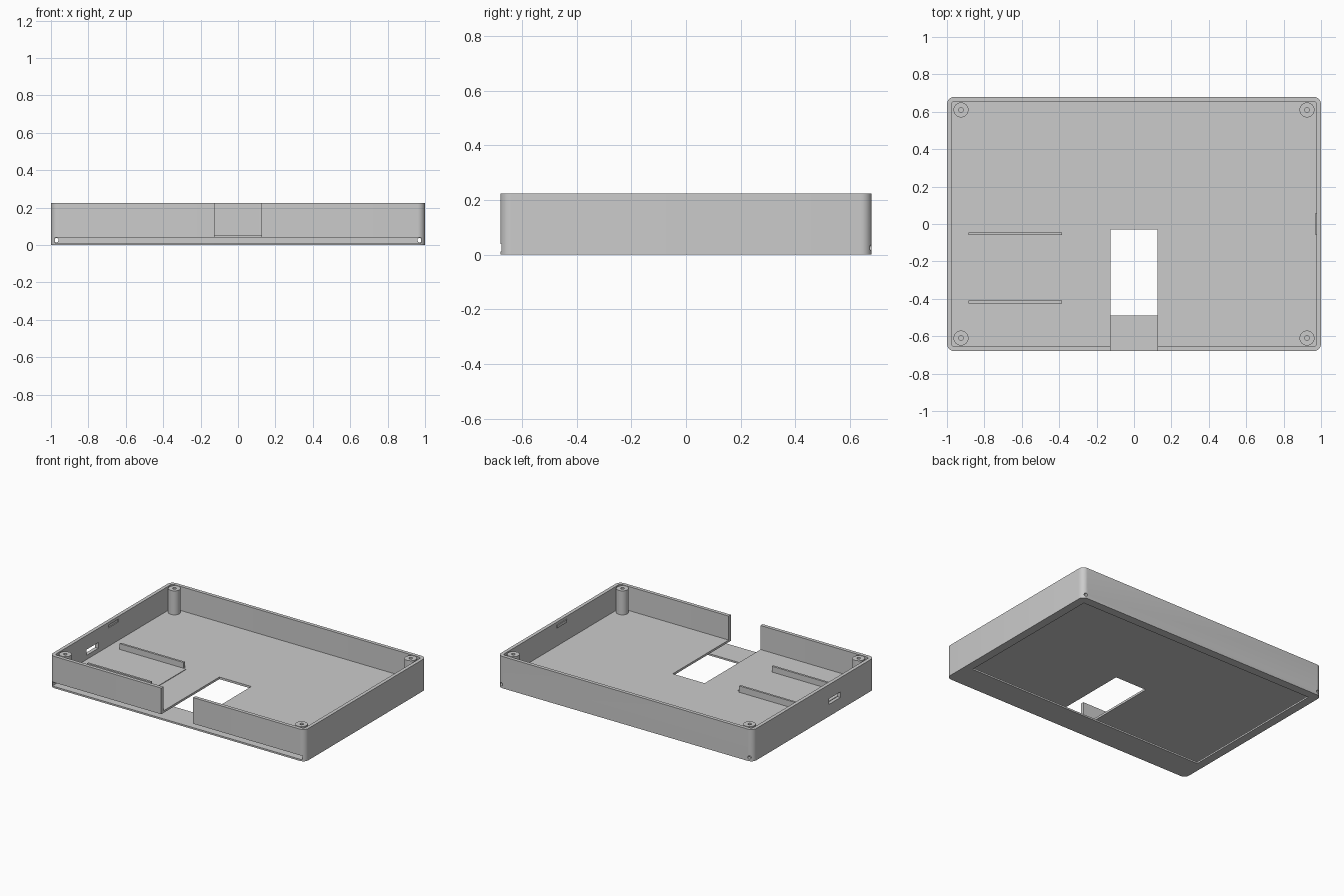
import bpy
import bmesh
from math import pi
from mathutils import Matrix

if "Cube" in bpy.data.objects:
    bpy.data.objects.remove(bpy.data.objects["Cube"])

HALF_X, HALF_Y, HEIGHT = 1.0, 0.68, 0.225
WALL, FLOOR = 0.025, 0.055

grey = bpy.data.materials.new("plain grey")
grey.use_nodes = True
grey.diffuse_color = (0.6, 0.6, 0.6, 1)
grey.node_tree.nodes["Principled BSDF"].inputs["Base Color"].default_value = (0.6, 0.6, 0.6, 1)


def finish(name, bm):
    """Turn a bmesh into a linked, coloured object."""
    mesh = bpy.data.meshes.new(name)
    bm.to_mesh(mesh)
    bm.free()
    mesh.materials.append(grey)
    obj = bpy.data.objects.new(name, mesh)
    bpy.context.collection.objects.link(obj)
    return obj


def box(name, xs, ys, zs, radius=0):
    """Box between limits, optionally with rounded vertical edges."""
    bm = bmesh.new()
    bmesh.ops.create_cube(bm, size=1)
    for v in bm.verts:
        for axis, (low, high) in enumerate((xs, ys, zs)):
            v.co[axis] = high if v.co[axis] > 0 else low
    if radius:
        uprights = [e for e in bm.edges
                    if abs(e.verts[0].co.z - e.verts[1].co.z) > 0.001]
        bmesh.ops.bevel(bm, geom=uprights, offset=radius, segments=8,
                        profile=0.5, affect="EDGES")
    return finish(name, bm)


def cylinder(name, centre, radius, length, along_y=False):
    """Cylinder centred on a point, upright or along y."""
    bm = bmesh.new()
    turn = Matrix.Rotation(pi / 2, 4, "X") if along_y else Matrix.Identity(4)
    bmesh.ops.create_cone(bm, cap_ends=True, segments=32, radius1=radius,
                          radius2=radius, depth=length,
                          matrix=Matrix.Translation(centre) @ turn)
    return finish(name, bm)


def cut(target, cutters):
    """Subtract the cutters from the target, then discard them."""
    for cutter in cutters:
        mod = target.modifiers.new("cut", "BOOLEAN")
        mod.operation = "DIFFERENCE"
        mod.solver = "EXACT"
        mod.object = cutter
    graph = bpy.context.evaluated_depsgraph_get()
    mesh = bpy.data.meshes.new_from_object(target.evaluated_get(graph))
    target.modifiers.clear()
    target.data = mesh
    for cutter in cutters:
        bpy.data.objects.remove(cutter)


def smooth(obj):
    bpy.ops.object.select_all(action="DESELECT")
    obj.select_set(True)
    bpy.context.view_layer.objects.active = obj
    bpy.ops.object.shade_smooth_by_angle(angle=pi / 6)


# Tray shell with rounded corners
tray = box("tray", (-HALF_X, HALF_X), (-HALF_Y, HALF_Y), (0, HEIGHT), 0.04)
in_x, in_y = HALF_X - WALL, HALF_Y - WALL
cutters = [
    box("interior", (-in_x, in_x), (-in_y, in_y), (FLOOR, 0.4), 0.015),
    # Sliding panel slot, open at the front, and the underside opening
    box("panel_slot", (-0.978, 0.978), (-0.8, in_y), (0.012, 0.04)),
    box("under_opening", (-0.94, 0.94), (-0.49, 0.62), (-0.1, 0.03)),
    # Front notch that runs on into the floor window
    box("notch", (-0.125, 0.125), (-0.8, -0.03), (0.03, 0.4)),
    # Connector port and latch recess in the right wall
    box("port", (-1.1, -0.95), (-0.3, -0.17), (0.085, 0.125)),
    box("latch_recess", (-0.981, -0.95), (-0.055, 0.055), (0.185, 0.205)),
]
# Pin holes beside the panel slot
for side in (-1, 1):
    cutters.append(cylinder("pin_hole", (side * 0.971, 0.6, 0.026), 0.0115, 0.4, True))
cut(tray, cutters)
smooth(tray)

# Latch ridge on the left wall
box("latch_ridge", (0.969, 0.98), (-0.055, 0.055), (0.185, 0.205))

# Screw posts in the corners
for sx, side in ((-1, "right"), (1, "left")):
    for sy, end in ((-1, "front"), (1, "back")):
        x, y = sx * 0.925, sy * 0.61
        post = cylinder(f"{end}_{side}_screw_post", (x, y, 0.1375), 0.04, 0.175)
        cut(post, [cylinder("screw_hole", (x, y, 0.2), 0.012, 0.24)])
        smooth(post)

# Circuit board bed with a guide rail on each side
box("board_bed", (-0.94, -0.365), (-0.41, -0.06), (0.05, 0.059))
for name, low, high in (("front_rail", -0.425, -0.41), ("back_rail", -0.06, -0.045)):
    box(name, (-0.885, -0.385), (low, high), (0.05, 0.1))
    box(name + "_foot", (-0.94, -0.885), (low, high), (0.05, 0.059))
